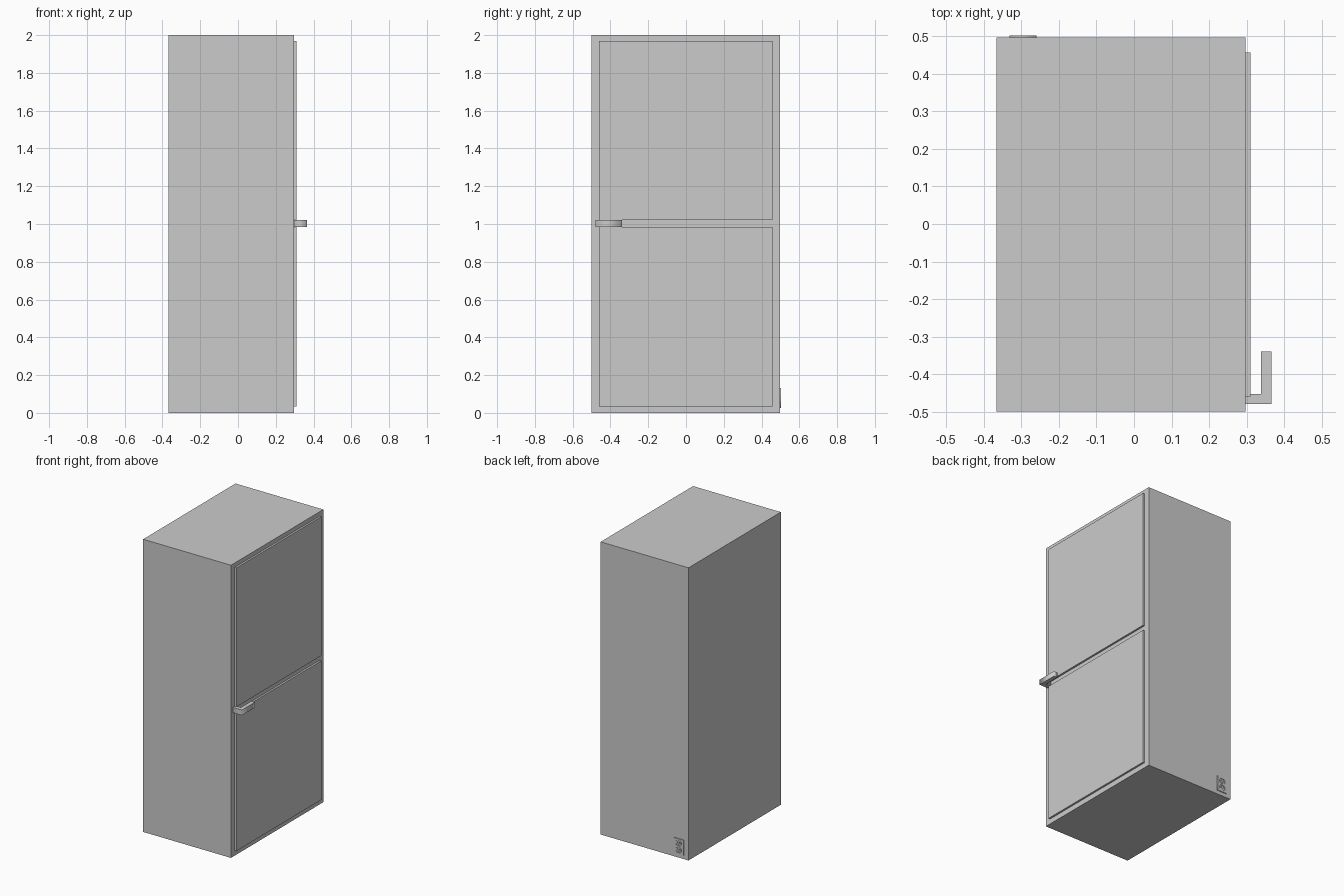
import bpy, bmesh, math

if "Cube" in bpy.data.objects:
    bpy.data.objects.remove(bpy.data.objects["Cube"])


def prism(name, loops, depth, location, rotation=(0, 0, 0)):
    """Flat profile (outer loop plus optional holes) given thickness."""
    curve = bpy.data.curves.new(name, 'CURVE')
    curve.dimensions = '2D'
    curve.fill_mode = 'BOTH'
    curve.extrude = depth / 2
    for loop in loops:
        spline = curve.splines.new('POLY')
        spline.points.add(len(loop) - 1)
        for p, (x, y) in zip(spline.points, loop):
            p.co = (x, y, 0, 1)
        spline.use_cyclic_u = True
    obj = bpy.data.objects.new(name, curve)
    bpy.context.collection.objects.link(obj)
    obj.location, obj.rotation_euler = location, rotation
    bpy.ops.object.select_all(action='DESELECT')
    obj.select_set(True)
    bpy.context.view_layer.objects.active = obj
    bpy.ops.object.convert(target='MESH')
    bpy.context.object.name = name
    return bpy.context.object


def box(name, x, y, z):
    bm = bmesh.new()
    bmesh.ops.create_cube(bm, size=1)
    for v in bm.verts:
        v.co = [r[0] + (c + 0.5) * (r[1] - r[0]) for c, r in zip(v.co, (x, y, z))]
    mesh = bpy.data.meshes.new(name)
    bm.to_mesh(mesh)
    bm.free()
    obj = bpy.data.objects.new(name, mesh)
    bpy.context.collection.objects.link(obj)
    return obj


def rect(cx, cy, w, h):
    return [(cx - w/2, cy - h/2), (cx + w/2, cy - h/2),
            (cx + w/2, cy + h/2), (cx - w/2, cy + h/2)]


def octagon(cx, cy, w, h, c):
    a, b = w/2, h/2
    pts = [(a, b - c), (a - c, b), (c - a, b), (-a, b - c),
           (-a, c - b), (c - a, -b), (a - c, -b), (a, c - b)]
    return [(cx + x, cy + y) for x, y in pts]


# Cabinet body
box("cabinet_body", (-0.367, 0.297), (-0.5, 0.497), (0, 2))

# Two raised panels on the +x face
for name, z0, z1 in (("lower_panel", 0.035, 0.985), ("upper_panel", 1.02, 1.97)):
    box(name, (0.295, 0.31), (-0.46, 0.457), (z0, z1))

# L-shaped lever handle between the panels
prism("door_handle", [[(0.295, -0.48), (0.366, -0.48), (0.366, -0.34),
                       (0.338, -0.34), (0.338, -0.453), (0.295, -0.453)]],
      0.036, (0, 0, 1.003))

# Power outlet plate on the back face, with two socket openings
turn = (math.pi / 2, 0, 0)
sockets = (-0.023, 0.023)
prism("outlet_plate",
      [rect(0, 0, 0.073, 0.105)] + [octagon(0, s, 0.042, 0.036, 0.009) for s in sockets],
      0.006, (-0.296, 0.5, 0.078), turn)

# Socket inserts with prong slots
for i, s in enumerate(sockets):
    prism(f"outlet_socket_{i + 1}",
          [octagon(0, s, 0.038, 0.032, 0.008),
           rect(-0.008, s + 0.003, 0.004, 0.012),
           rect(0.008, s + 0.003, 0.004, 0.012),
           rect(0, s - 0.010, 0.005, 0.005)],
          0.005, (-0.296, 0.499, 0.078), turn)
